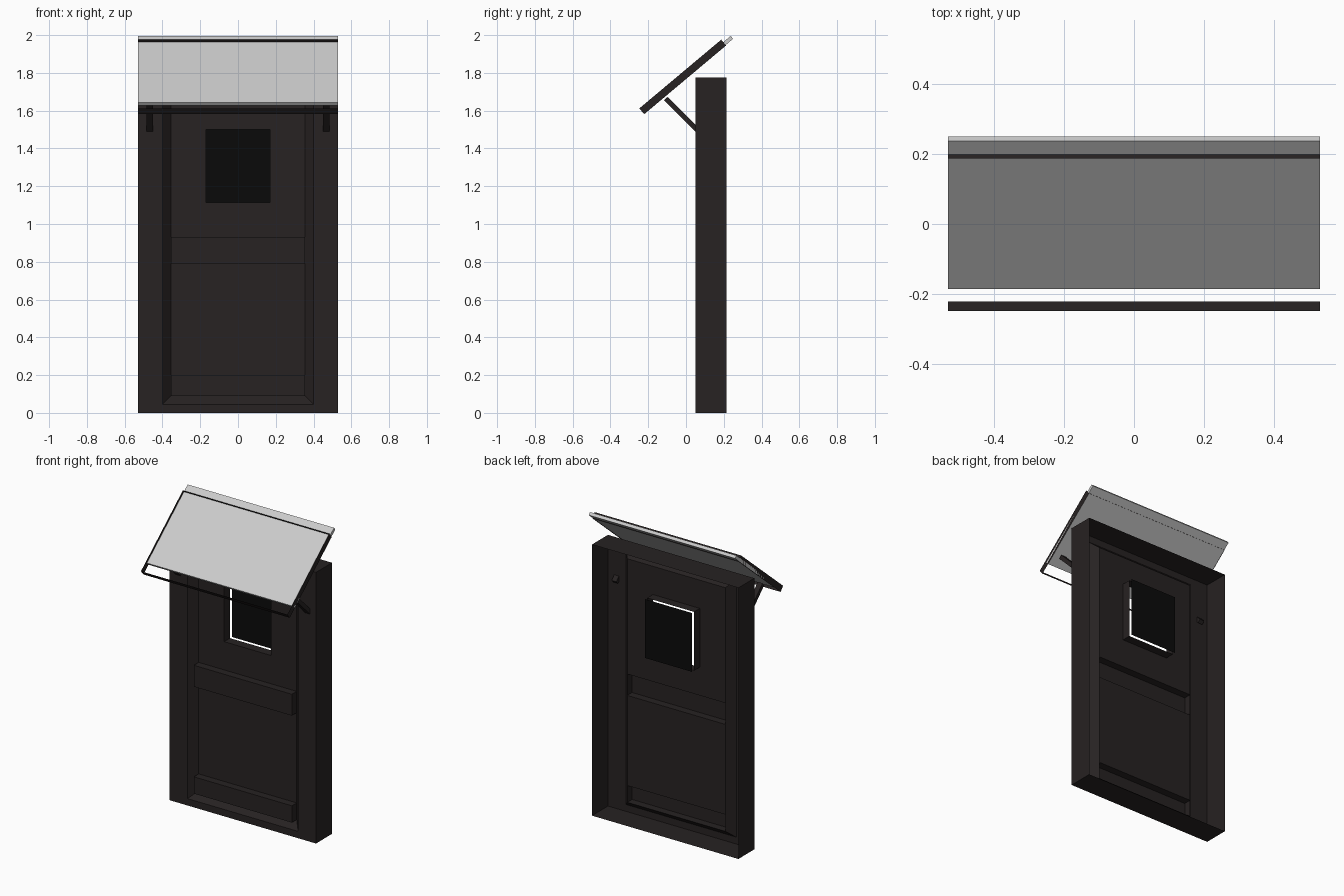
import bpy, bmesh, math
from mathutils import Matrix, Vector

if "Cube" in bpy.data.objects:
    bpy.data.objects.remove(bpy.data.objects["Cube"])


def material(name, rgb):
    m = bpy.data.materials.new(name)
    m.diffuse_color = (*rgb, 1)
    m.use_nodes = True
    m.node_tree.nodes["Principled BSDF"].inputs["Base Color"].default_value = m.diffuse_color
    return m


dark = material("dark_paint", (0.02, 0.016, 0.016))
black = material("window_glass_black", (0.003, 0.003, 0.003))


def finish(name, bm, mat=None):
    bmesh.ops.remove_doubles(bm, verts=bm.verts, dist=0.0005)
    bmesh.ops.recalc_face_normals(bm, faces=bm.faces)
    me = bpy.data.meshes.new(name)
    bm.to_mesh(me)
    bm.free()
    ob = bpy.data.objects.new(name, me)
    bpy.context.collection.objects.link(ob)
    if mat:
        me.materials.append(mat)
    return ob


def loft(bm, rings, cap=False):
    """Join rectangular rings given as (half width, z low, z high, y)."""
    loops = [[bm.verts.new(p) for p in ((-x, y, a), (x, y, a), (x, y, b), (-x, y, b))]
             for x, a, b, y in rings]
    for l0, l1 in zip(loops, loops[1:]):
        for i in range(4):
            j = (i + 1) % 4
            bm.faces.new((l0[i], l0[j], l1[j], l1[i]))
    if cap:
        bm.faces.new(loops[-1])


def box(name, size, matrix, mat=None):
    bm = bmesh.new()
    bmesh.ops.create_cube(bm, size=1, matrix=matrix @ Matrix.Diagonal((*size, 1)))
    return finish(name, bm, mat)


FRONT, PANEL, BACK = 0.05, 0.10, 0.215
W = 0.355

# Open-backed door frame: outer walls, front plate, bevelled opening
bm = bmesh.new()
loft(bm, [(0.53, 0, 1.775, BACK), (0.53, 0, 1.775, FRONT),
          (0.40, 0.045, 1.73, FRONT), (W, 0.09, 1.685, PANEL)])
finish("door_frame", bm, dark)

# Door sheet: two raised rails, lower panel, upper panel with window sleeve
bm = bmesh.new()
for low, high in ((0.09, 0.20), (0.79, 0.93)):
    loft(bm, [(W, low, high, PANEL), (W, low, high, FRONT)], cap=True)
loft(bm, [(W, 0.20, 0.79, PANEL)], cap=True)
loft(bm, [(W, 0.93, 1.685, PANEL), (0.17, 1.115, 1.50, PANEL), (0.17, 1.115, 1.50, 0.16)])
finish("door_panel", bm, dark)

# Window pane just behind the sleeve
bm = bmesh.new()
loft(bm, [(0.17, 1.115, 1.50, 0.18)], cap=True)
finish("window_pane", bm, black)

# Canopy space: local y runs up the slope, local z is its normal
slope = Matrix.Translation((0, -0.247, 1.612)) @ Matrix.Rotation(math.radians(40), 4, 'X')

# Canopy rim: thin open band
bm = bmesh.new()
corners = ((-0.53, 0), (0.53, 0), (0.53, 0.566), (-0.53, 0.566))
top = [bm.verts.new(slope @ Vector((x, y, 0))) for x, y in corners]
low = [bm.verts.new(slope @ Vector((x, y, -0.04))) for x, y in corners]
for i in range(4):
    j = (i + 1) % 4
    bm.faces.new((top[i], top[j], low[j], low[i]))
finish("canopy_rim", bm, dark)

# Canopy sheet
box("canopy_sheet", (1.06, 0.55, 0.02), slope @ Matrix.Translation((0, 0.342, -0.027)))

# Diagonal support arms
a, b = Vector((0, -0.108, 1.664)), Vector((0, 0.068, 1.490))
tilt = Matrix.Rotation(math.atan2(b.z - a.z, b.y - a.y), 4, 'X')
for side, sx in (("left", -1), ("right", 1)):
    mid = (a + b) / 2 + Vector((sx * 0.468, 0, 0))
    box("support_arm_" + side, (0.034, (b - a).length, 0.026),
        Matrix.Translation(mid) @ tilt, dark)
